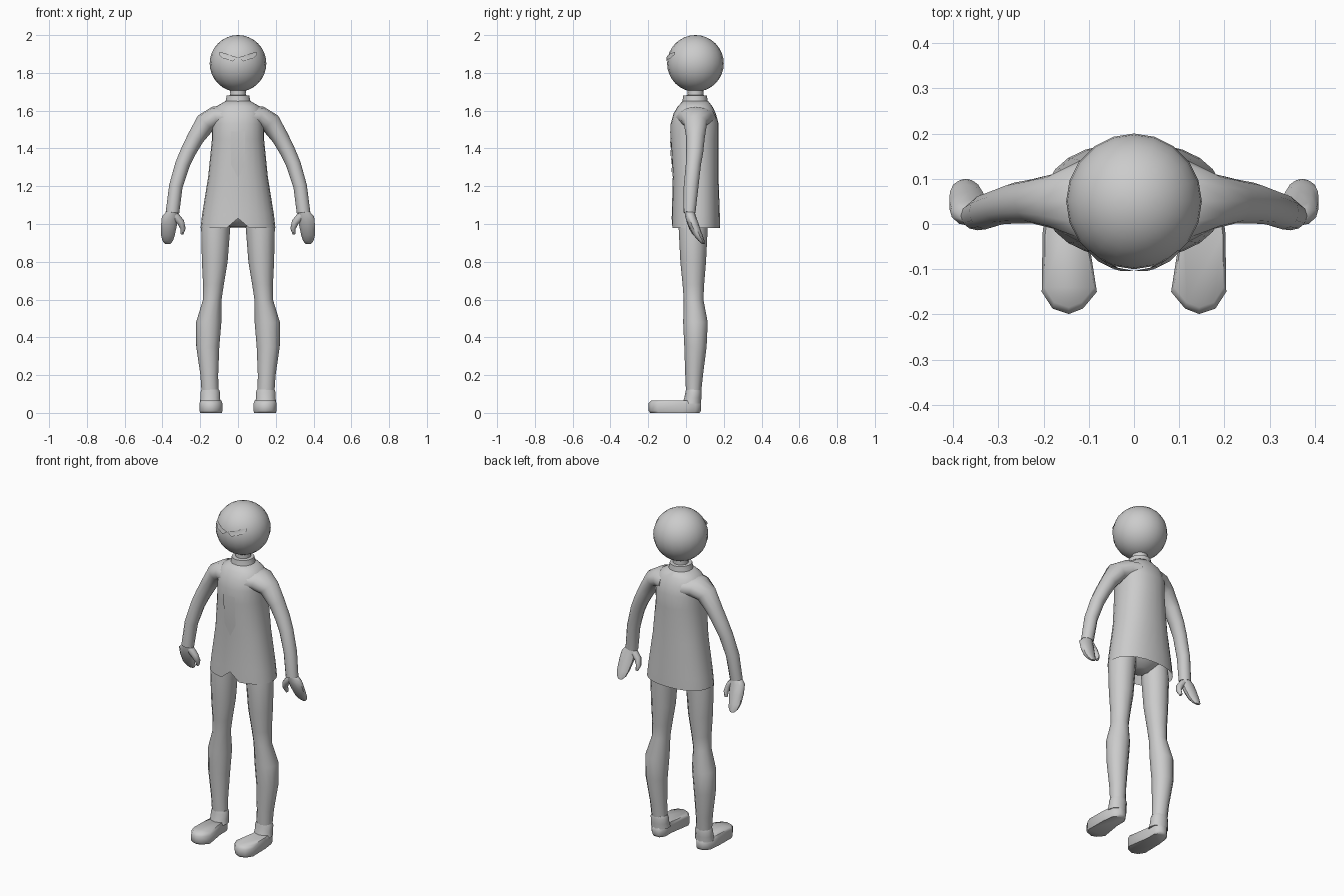
import bpy, bmesh, math
from mathutils import Vector


def finish(name, bm, mirror=False, angle=50):
    bmesh.ops.recalc_face_normals(bm, faces=bm.faces[:])
    me = bpy.data.meshes.new(name)
    bm.to_mesh(me)
    bm.free()
    ob = bpy.data.objects.new(name, me)
    bpy.context.collection.objects.link(ob)
    bpy.ops.object.select_all(action='DESELECT')
    ob.select_set(True)
    bpy.context.view_layer.objects.active = ob
    bpy.ops.object.shade_smooth_by_angle(angle=math.radians(angle))
    if mirror:
        ob.modifiers.new("Mirror", 'MIRROR')
    return ob


def skin(bm, loops, caps=(True, True)):
    """Bridge closed loops of points with quads."""
    rows = [[bm.verts.new(p) for p in loop] for loop in loops]
    n = len(rows[0])
    for a, b in zip(rows, rows[1:]):
        for i in range(n):
            j = (i + 1) % n
            bm.faces.new((a[i], a[j], b[j], b[i]))
    if caps[0]:
        bm.faces.new(rows[0])
    if caps[1]:
        bm.faces.new(rows[-1])
    return rows


def loft(name, rings, n=12, follow=False, power=2.0, mirror=False,
         caps=(True, True), angle=50):
    """Rings are (x, y, z, half width, half depth); follow tilts them along the path."""
    bm = bmesh.new()
    centres = [Vector(r[:3]) for r in rings]
    loops = []
    for k, r in enumerate(rings):
        u, v = Vector((1, 0, 0)), Vector((0, 1, 0))
        if follow:
            t = (centres[min(k + 1, len(rings) - 1)] - centres[max(k - 1, 0)]).normalized()
            v = (v - t * v.dot(t)).normalized()
            u = v.cross(t)
        loop = []
        for i in range(n):
            a = 2 * math.pi * i / n - math.pi / 2
            c, s = math.cos(a), math.sin(a)
            c = math.copysign(abs(c) ** (2 / power), c)
            s = math.copysign(abs(s) ** (2 / power), s)
            loop.append(centres[k] + u * c * r[3] + v * s * r[4])
        loops.append(loop)
    skin(bm, loops, caps)
    return finish(name, bm, mirror, angle)


# Head
bm = bmesh.new()
bmesh.ops.create_uvsphere(bm, u_segments=20, v_segments=16, radius=0.15)
bmesh.ops.translate(bm, verts=bm.verts[:], vec=(0, 0.05, 1.85))
finish("head", bm)

# Eye mask: one lens wrapped onto the head, mirrored
bm = bmesh.new()
outline = [(0.0, 1.882), (0.035, 1.892), (0.07, 1.905), (0.098, 1.91),
           (0.102, 1.898), (0.08, 1.877), (0.045, 1.868), (0.03, 1.86)]


def on_head(x, z, r=0.157):
    return (x, 0.05 - math.sqrt(r * r - x * x - (z - 1.85) ** 2), z)


hub = bm.verts.new(on_head(0.055, 1.885))
rim = [bm.verts.new(on_head(*p)) for p in outline]
for i in range(len(rim)):
    bm.faces.new((hub, rim[i], rim[(i + 1) % len(rim)]))
finish("eye_mask", bm, mirror=True)

# Neck and collar
loft("neck", [(0, 0.05, 1.62, 0.05, 0.05), (0, 0.05, 1.69, 0.042, 0.042),
              (0, 0.05, 1.73, 0.045, 0.045)], 14)
loft("collar", [(0, 0.048, 1.63, 0.075, 0.07), (0, 0.048, 1.655, 0.066, 0.066),
                (0, 0.048, 1.68, 0.061, 0.063), (0, 0.05, 1.682, 0.042, 0.042)], 14, angle=40)

# Jacket, open at the hem with a small notch in front
jacket = loft("jacket", [
    (0, 0.052, 0.98, 0.198, 0.128), (0, 0.052, 1.05, 0.19, 0.127),
    (0, 0.051, 1.25, 0.158, 0.121), (0, 0.045, 1.45, 0.138, 0.127),
    (0, 0.046, 1.53, 0.138, 0.127), (0, 0.046, 1.585, 0.136, 0.112),
    (0, 0.048, 1.622, 0.115, 0.092), (0, 0.05, 1.65, 0.068, 0.068)],
    n=24, power=2.25, caps=(False, True))
jacket.data.vertices[0].co.z = 1.03

# Necktie lying on the jacket front
bm = bmesh.new()
rows = [[bm.verts.new((x, y + 0.05 * abs(x), z)) for x in (-0.037, 0, 0.037)]
        for z, y in ((1.49, -0.085), (1.45, -0.086), (1.315, -0.078))]
tip = bm.verts.new((0, -0.0735, 1.245))
for a, b in zip(rows, rows[1:]):
    for i in (0, 1):
        bm.faces.new((a[i], b[i], b[i + 1], a[i + 1]))
for i in (0, 1):
    bm.faces.new((rows[-1][i], tip, rows[-1][i + 1]))
finish("necktie", bm)

# Arms
loft("arms", [
    (0.07, 0.05, 1.565, 0.06, 0.108), (0.12, 0.05, 1.565, 0.058, 0.09),
    (0.172, 0.05, 1.535, 0.056, 0.062), (0.225, 0.05, 1.455, 0.045, 0.049),
    (0.265, 0.046, 1.38, 0.041, 0.045), (0.294, 0.039, 1.315, 0.039, 0.04),
    (0.329, 0.027, 1.2, 0.036, 0.039), (0.347, 0.018, 1.06, 0.036, 0.032)],
    follow=True, mirror=True)

# Mitten hands and thumbs
loft("hands", [
    (0.347, 0.018, 1.07, 0.03, 0.026), (0.36, 0.024, 1.04, 0.045, 0.029),
    (0.366, 0.042, 0.99, 0.044, 0.029), (0.371, 0.064, 0.94, 0.038, 0.024),
    (0.372, 0.082, 0.91, 0.029, 0.016), (0.372, 0.092, 0.895, 0.014, 0.008)],
    n=10, mirror=True)
loft("thumbs", [
    (0.335, 0.022, 1.045, 0.022, 0.022), (0.303, 0.024, 1.01, 0.019, 0.02),
    (0.291, 0.034, 0.975, 0.014, 0.016), (0.297, 0.044, 0.947, 0.008, 0.01)],
    n=8, follow=True, mirror=True)

# Trousers: seat between the legs, then the legs
loft("trouser_seat", [
    (0, 0.045, 0.985, 0.05, 0.045), (0, 0.047, 1.03, 0.13, 0.085),
    (0, 0.05, 1.07, 0.175, 0.115)], 16)
loft("legs", [
    (0.108, 0.042, 1.06, 0.074, 0.078), (0.118, 0.038, 0.98, 0.077, 0.077),
    (0.123, 0.038, 0.8, 0.068, 0.068), (0.13, 0.039, 0.68, 0.055, 0.057),
    (0.136, 0.04, 0.6, 0.049, 0.052), (0.155, 0.05, 0.48, 0.067, 0.065),
    (0.16, 0.05, 0.35, 0.061, 0.059), (0.152, 0.043, 0.2, 0.047, 0.047),
    (0.148, 0.04, 0.11, 0.045, 0.04)], mirror=True)

# Shoes: ankle cuff and foot
loft("ankle_cuffs", [
    (0.147, 0.04, 0.125, 0.046, 0.04), (0.147, 0.04, 0.11, 0.052, 0.043),
    (0.147, 0.036, 0.08, 0.052, 0.045), (0.147, 0.03, 0.05, 0.055, 0.05)], mirror=True)
sole = [(0.104, -0.01), (0.082, -0.15), (0.113, -0.187), (0.144, -0.199),
        (0.18, -0.187), (0.204, -0.15), (0.202, -0.02), (0.193, 0.05),
        (0.165, 0.08), (0.125, 0.08), (0.104, 0.05)]
bm = bmesh.new()
skin(bm, [[(0.145 + (x - 0.145) * s, -0.05 + (y + 0.05) * s, z) for x, y in sole]
          for z, s in ((0.0, 0.94), (0.012, 1.0), (0.05, 1.0), (0.066, 0.9))])
finish("shoes", bm, mirror=True, angle=60)
